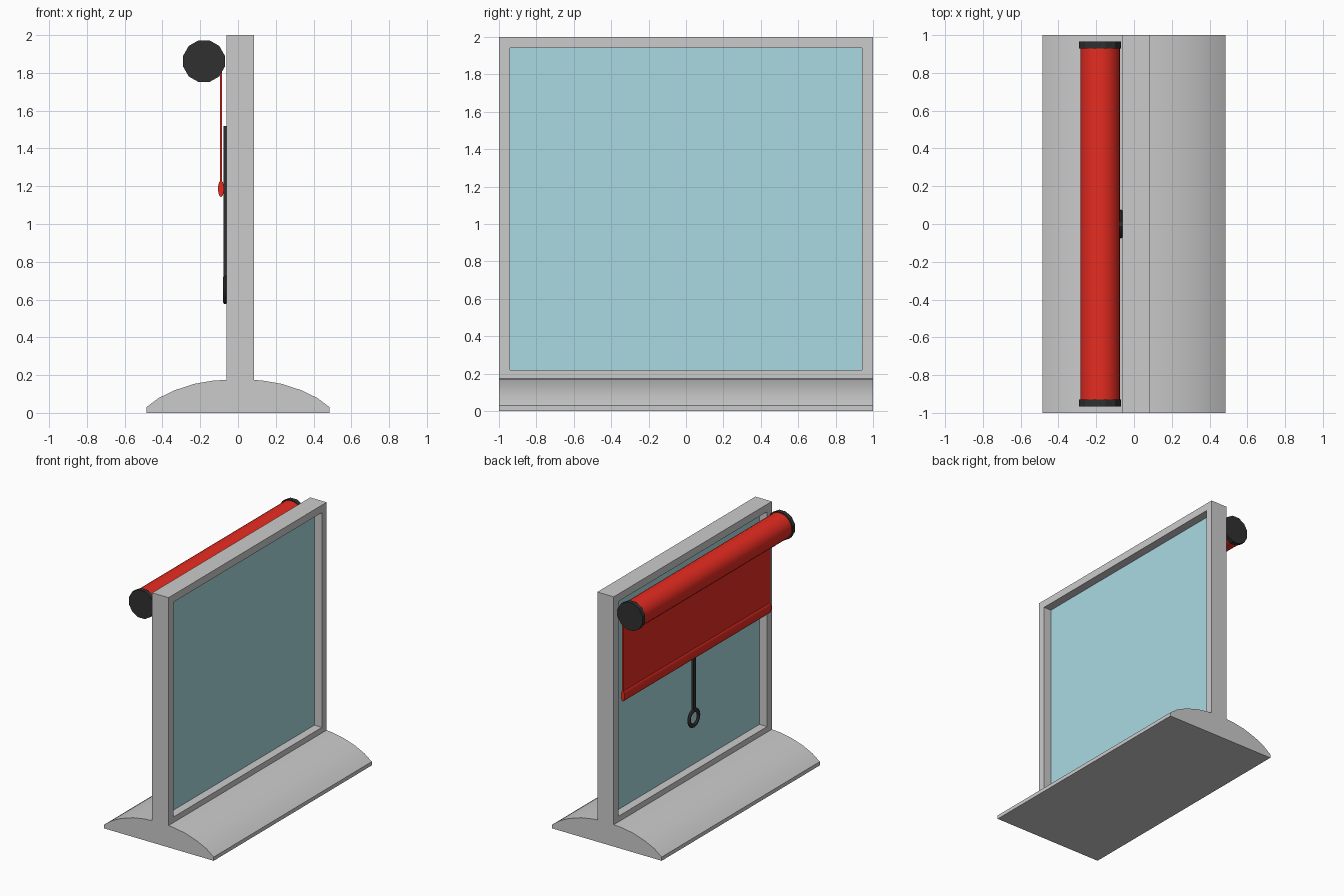
import bpy, bmesh, math
from mathutils import Matrix

if "Cube" in bpy.data.objects:
    bpy.data.objects.remove(bpy.data.objects["Cube"])


def material(name, rgb):
    m = bpy.data.materials.new(name)
    m.diffuse_color = (*rgb, 1)
    m.use_nodes = True
    m.node_tree.nodes["Principled BSDF"].inputs["Base Color"].default_value = m.diffuse_color
    return m


RED = material("red_fabric", (0.8, 0.025, 0.015))
DARK = material("dark_plastic", (0.03, 0.03, 0.03))
GLASS = material("blue_glass", (0.4, 0.7, 0.76))


def finish(ob, mat=None, smooth=None):
    if mat:
        ob.data.materials.append(mat)
    if smooth:
        bpy.ops.object.select_all(action='DESELECT')
        ob.select_set(True)
        bpy.context.view_layer.objects.active = ob
        bpy.ops.object.shade_smooth_by_angle(angle=math.radians(smooth))
    return ob


def extrude_y(name, profile, y0, y1, mat=None, smooth=None):
    """Extrude an (x, z) outline along y."""
    bm = bmesh.new()
    face = bm.faces.new([bm.verts.new((x, y0, z)) for x, z in profile])
    ext = bmesh.ops.extrude_face_region(bm, geom=[face])
    verts = [v for v in ext["geom"] if isinstance(v, bmesh.types.BMVert)]
    bmesh.ops.translate(bm, verts=verts, vec=(0, y1 - y0, 0))
    bmesh.ops.recalc_face_normals(bm, faces=bm.faces[:])
    mesh = bpy.data.meshes.new(name)
    bm.to_mesh(mesh)
    bm.free()
    ob = bpy.data.objects.new(name, mesh)
    bpy.context.collection.objects.link(ob)
    return finish(ob, mat, smooth)


def box(name, x0, x1, y0, y1, z0, z1, mat=None):
    return extrude_y(name, [(x0, z0), (x1, z0), (x1, z1), (x0, z1)], y0, y1, mat)


def ellipse(cx, cz, rx, rz, n):
    return [(cx + rx * math.cos(math.tau * (i + .5) / n),
             cz + rz * math.sin(math.tau * (i + .5) / n)) for i in range(n)]


# Frame and domed foot as one profile, with the window opening cut out
dome = [(0.485, 0.03), (0.42, 0.079), (0.335, 0.12), (0.23, 0.154), (0.13, 0.171)]
outline = ([(-0.485, 0), (0.485, 0)] + dome +
           [(0.085, 0.175), (0.085, 2), (-0.06, 2), (-0.06, 0.175)] +
           [(-x, z) for x, z in reversed(dome)])
frame = extrude_y("window_frame", outline, -1, 1)
cutter = box("opening_cutter", -0.3, 0.3, -0.94, 0.94, 0.22, 1.94)
cutter.hide_render = True
mod = frame.modifiers.new("opening", 'BOOLEAN')
mod.object = cutter
mod.operation = 'DIFFERENCE'
mod.solver = 'EXACT'
bpy.context.view_layer.objects.active = frame
bpy.ops.object.modifier_apply(modifier=mod.name)
bpy.data.objects.remove(cutter)
finish(frame, smooth=30)

# Glass pane in the middle of the frame
box("glass_pane", 0.007, 0.018, -0.94, 0.94, 0.22, 1.94, GLASS)

# Roller with end caps
extrude_y("blind_roller", ellipse(-0.18, 1.862, 0.105, 0.105, 24), -0.93, 0.93, RED, 30)
for side in (-1, 1):
    extrude_y("roller_cap", ellipse(-0.18, 1.862, 0.114, 0.114, 12),
              side * 0.93, side * 0.965, DARK)

# Hanging fabric and its weighted hem
box("blind_fabric", -0.096, -0.084, -0.93, 0.93, 1.2, 1.83, RED)
extrude_y("blind_hem", ellipse(-0.09, 1.187, 0.016, 0.044, 16), -0.93, 0.93, RED, 50)

# Flat pull strap and ring behind the fabric
box("pull_strap", -0.078, -0.06, -0.017, 0.017, 0.715, 1.52, DARK)
bpy.ops.mesh.primitive_torus_add(major_radius=0.06, minor_radius=0.017,
                                 major_segments=24, minor_segments=10)
ring = bpy.context.object
ring.name = "pull_ring"
ring.data.transform(Matrix.Translation((-0.069, 0, 0.652)) @
                    Matrix.Diagonal((0.6, 1, 1, 1)) @
                    Matrix.Rotation(math.pi / 2, 4, 'Y'))
finish(ring, DARK, 40)
